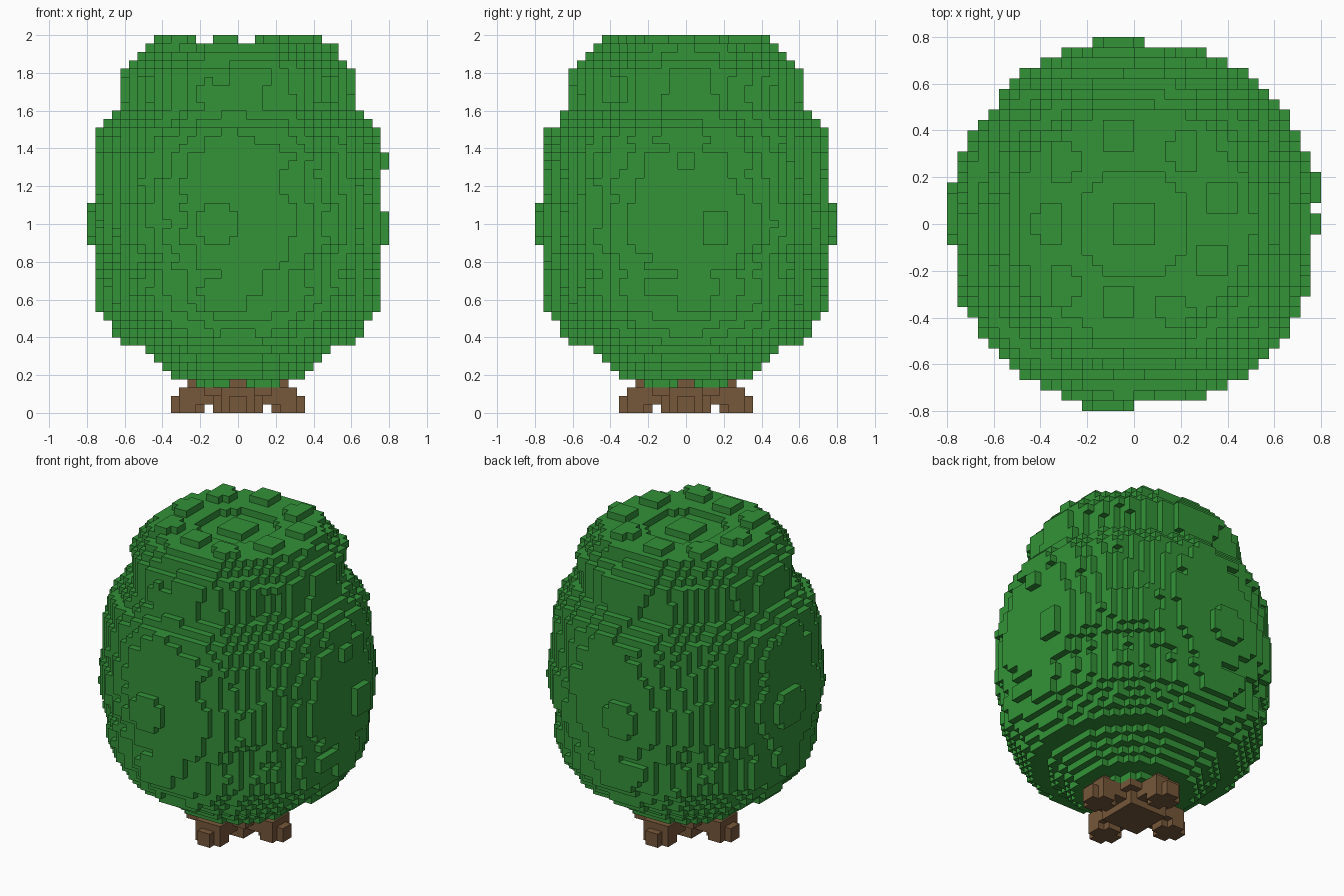
import bpy
import bmesh
import math
from mathutils import Vector, noise

if "Cube" in bpy.data.objects:
    bpy.data.objects.remove(bpy.data.objects["Cube"], do_unlink=True)

CELL = 2 / 45          # block size: the tree is 45 blocks tall
HALF = 18              # and 36 blocks wide
noise.seed_set(7)

# Crown radius in blocks: (first layer, radius), held until the next entry
CROWN = [(3, 5.2), (4, 8), (5, 9), (6, 10), (7, 11.1), (8, 13.8), (9, 14.7),
         (10, 15.4), (11, 16), (12, 16.7), (14, 16.9), (16, 16.7), (17, 17.2),
         (19, 17.6), (20, 17.9), (25, 17.6), (28, 17.3), (31, 16.9),
         (33, 16.5), (34, 15.5), (35, 14.7), (36, 13.9), (41, 13),
         (42, 12.2), (43, 11.3)]

# Outermost leaf clumps: axis, sign, sideways offset, layer, radius
CLUMPS = [(0, 1, 3.5, 21.5, 2), (0, 1, 0, 29.5, 1), (0, -1, 1, 22, 2.7),
          (1, 1, -1.5, 22, 2.7), (1, -1, -2.5, 22, 2.7)]

# Centres of the small leaf clumps on the flat top
TOP_CLUMPS = [(-1.5, 8.5), (4.7, 7), (8.3, 2.5), (7.5, -3.3), (3.8, -8.3),
              (-1.5, -7.5), (-6.7, -6), (-8.3, 0), (-6.7, 6)]


def in_trunk(x, y, k):
    """Short trunk with four arched roots along the axes."""
    a, b = max(abs(x), abs(y)), min(abs(x), abs(y))
    if k == 0:
        return a < 3 or (4 < a < 8 and b < (2 if 5 < a < 7 else 1))
    if k == 1:
        return a < 3 or (a < 8 and b < (1 if a > 7 else 2))
    if k == 2:
        return a < 4 or (a < 7 and b < 2)
    return k < 7 and (a < 3 or (a < 6 and b < 1))


def in_crown(x, y, k):
    if k < 3:
        return False
    if k == 44:
        return any(math.hypot(x - u, y - v) < 1.75 for u, v in TOP_CLUMPS)
    # Shallow dimple with a square clump in the middle of the top
    if k == 43 and math.hypot(x, y) < 5.2:
        return max(abs(x), abs(y)) < 2
    # Only the raised clumps reach the outermost blocks
    p = (x, y)
    if max(abs(x), abs(y)) > 17:
        return any(p[axis] * sign > 17
                   and math.hypot(p[1 - axis] - offset, k - layer) < size
                   for axis, sign, offset, layer, size in CLUMPS)
    # Round body and dome with lumpy leaves
    radius = [r for start, r in CROWN if start <= k][-1]
    lumps = noise.noise(Vector((x, y, k)) * 0.25)
    return math.hypot(x, y) < radius + (0.2 if k < 9 else 0.7) * lumps


# Fill the block grid
blocks = {}
for k in range(45):
    for i in range(-HALF, HALF):
        for j in range(-HALF, HALF):
            x, y = i + 0.5, j + 0.5
            if in_trunk(x, y, k):
                blocks[i, j, k] = "trunk"
            elif in_crown(x, y, k):
                blocks[i, j, k] = "crown"


def make_material(name, colour):
    mat = bpy.data.materials.new(name)
    mat.use_nodes = True
    mat.diffuse_color = colour
    bsdf = next(n for n in mat.node_tree.nodes if n.type == "BSDF_PRINCIPLED")
    bsdf.inputs["Base Color"].default_value = colour
    return mat


def build(part, name, mat):
    """Make the outer block faces of one part."""
    bm = bmesh.new()
    corners = {}

    def corner(p):
        if p not in corners:
            corners[p] = bm.verts.new(Vector(p) * CELL)
        return corners[p]

    for cell, kind in blocks.items():
        if kind != part:
            continue
        for axis in range(3):
            u, v = (axis + 1) % 3, (axis + 2) % 3
            for side in (0, 1):
                near = list(cell)
                near[axis] += 2 * side - 1
                if tuple(near) in blocks:
                    continue
                quad = []
                for du, dv in ((0, 0), (1, 0), (1, 1), (0, 1)):
                    p = list(cell)
                    p[axis] += side
                    p[u] += du
                    p[v] += dv
                    quad.append(corner(tuple(p)))
                bm.faces.new(quad if side else quad[::-1])
    mesh = bpy.data.meshes.new(name)
    bm.to_mesh(mesh)
    bm.free()
    mesh.materials.append(mat)
    obj = bpy.data.objects.new(name, mesh)
    bpy.context.collection.objects.link(obj)


build("trunk", "trunk_and_roots", make_material("bark_brown", (0.182, 0.095, 0.042, 1)))
build("crown", "leafy_crown", make_material("leaf_green", (0.033, 0.287, 0.04, 1)))
